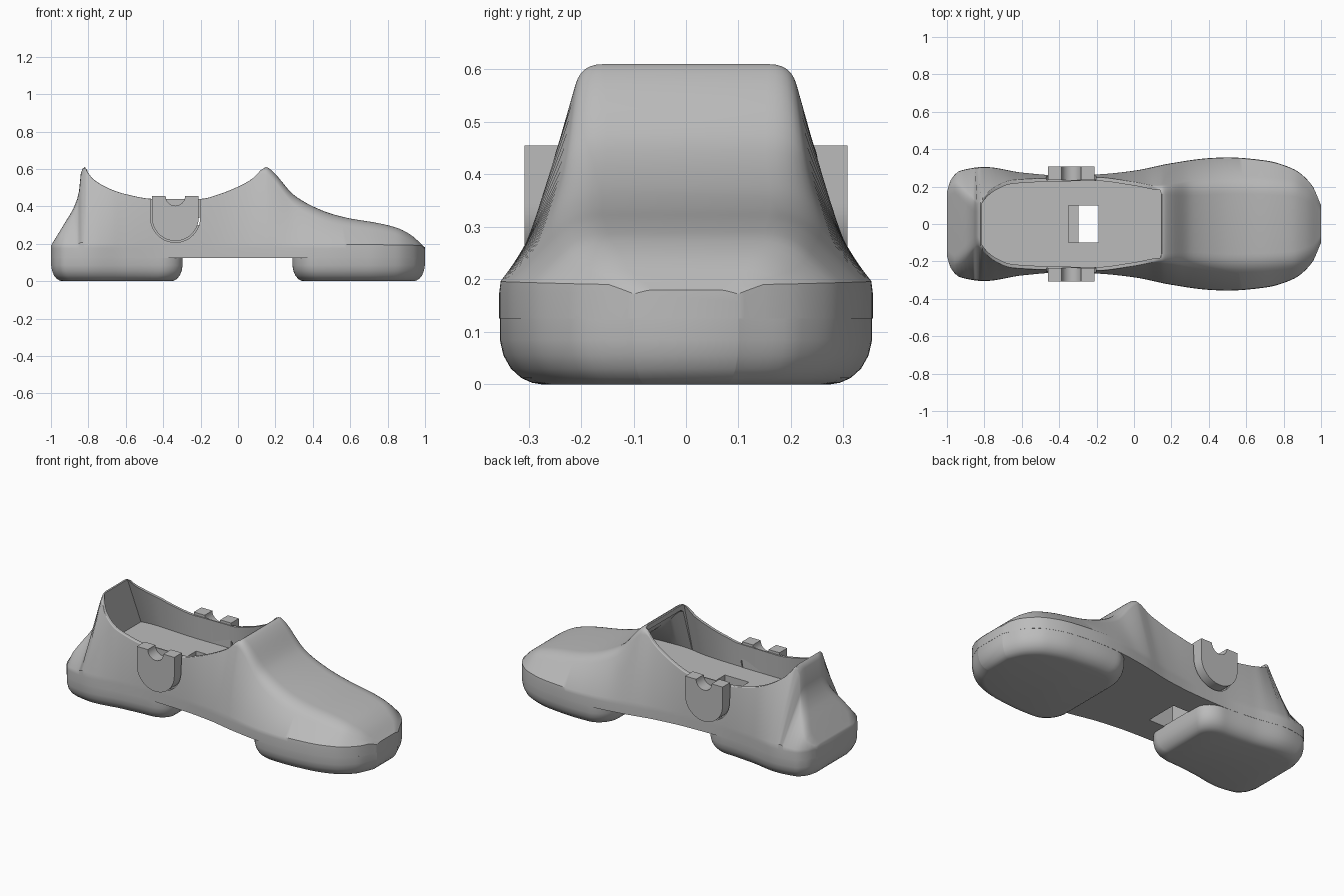
import bpy, bmesh, math

cube = bpy.data.objects.get("Cube")
if cube:
    bpy.data.objects.remove(cube)

grey = bpy.data.materials.new("plain grey")
grey.use_nodes = True
grey.diffuse_color = (0.5, 0.5, 0.5, 1)
grey.node_tree.nodes["Principled BSDF"].inputs["Base Color"].default_value = grey.diffuse_color

# Curves along the length: half width, top height, half width of top, corner radius
WIDTH = [(-1, .17), (-.98, .235), (-.93, .285), (-.8, .305), (-.6, .275), (-.4, .26), (-.2, .265),
         (0, .285), (.2, .325), (.4, .352), (.5, .356), (.7, .34), (.85, .295), (.95, .21), (1, .1)]
TOP = [(-1, .19), (-.93, .305), (-.87, .41), (-.85, .48), (-.84, .58), (-.82, .61), (-.79, .56),
       (-.7, .5), (-.6, .465), (-.45, .44), (-.2, .44), (-.1, .465), (0, .505), (.08, .55), (.13, .6),
       (.15, .61), (.17, .6), (.3, .46), (.4, .4), (.5, .36), (.6, .335), (.75, .31), (.85, .285),
       (.92, .25), (1, .18)]
TOP_WIDTH = [(-1, .15), (-.96, .2), (-.9, .16), (-.84, .1), (-.8, .15), (-.75, .195), (-.65, .235),
             (-.45, .246), (-.2, .25), (0, .225), (.15, .2), (.5, .22), (.85, .2), (.95, .15), (1, .07)]
RADIUS = [(-1, .02), (-.9, .05), (-.82, .03), (-.78, .006), (.1, .006), (.15, .04), (.4, .06),
          (.9, .05), (1, .01)]
FLOOR, ARCH, RIDGE = .3, .125, .19
WALL = .02


def curve(keys, x):
    """Smooth interpolation without overshoot."""
    n = len(keys)
    d = [(b[1] - a[1]) / (b[0] - a[0]) for a, b in zip(keys, keys[1:])]

    def slope(i):
        if i == 0 or i == n - 1:
            return d[min(i, n - 2)]
        a, b = d[i - 1], d[i]
        return 2 * a * b / (a + b) if a * b > 0 else 0
    i = max(k for k in range(n - 1) if keys[k][0] <= x + 1e-9)
    (x0, y0), (x1, y1) = keys[i], keys[i + 1]
    h = x1 - x0
    t = (x - x0) / h
    return (y0 * (1 + 2 * t) * (1 - t) ** 2 + slope(i) * h * t * (1 - t) ** 2
            + y1 * t * t * (3 - 2 * t) + slope(i + 1) * h * t * t * (t - 1))


def make(name, rings):
    """Skin a list of closed rings and cap both ends."""
    bm = bmesh.new()
    rows = [[bm.verts.new(p) for p in ring] for ring in rings]
    n = len(rows[0])
    for a, b in zip(rows, rows[1:]):
        for i in range(n):
            j = (i + 1) % n
            bm.faces.new((a[i], a[j], b[j], b[i]))
    bm.faces.new(rows[0])
    bm.faces.new(rows[-1])
    bmesh.ops.recalc_face_normals(bm, faces=bm.faces)
    mesh = bpy.data.meshes.new(name)
    bm.to_mesh(mesh)
    bm.free()
    mesh.materials.append(grey)
    obj = bpy.data.objects.new(name, mesh)
    bpy.context.collection.objects.link(obj)
    return obj


def activate(obj):
    bpy.ops.object.select_all(action='DESELECT')
    obj.select_set(True)
    bpy.context.view_layer.objects.active = obj


def cut(obj, cutter):
    mod = obj.modifiers.new("cut", 'BOOLEAN')
    mod.operation, mod.solver, mod.object = 'DIFFERENCE', 'EXACT', cutter
    activate(obj)
    bpy.ops.object.modifier_apply(modifier=mod.name)
    bpy.data.objects.remove(cutter)


def smooth(obj, degrees=35):
    activate(obj)
    bpy.ops.object.shade_smooth_by_angle(angle=math.radians(degrees))


def mirrored(x, half):
    return [(x, y, z) for y, z in half] + [(x, -y, z) for y, z in reversed(half)]


def box(name, x0, x1, y, z0, z1):
    return make(name, [[(x0, -y, z), (x1, -y, z), (x1, y, z), (x0, y, z)] for z in (z0, z1)])


# Upper: cross sections with a rounded shoulder, skinned from heel to toe
def upper_section(x):
    w, top, tw, r = (curve(k, x) for k in (WIDTH, TOP, TOP_WIDTH, RADIUS))
    ridge = min(RIDGE, top - .008)
    dy, dz = w - tw, ridge - top
    length = math.hypot(dy, dz)
    r = min(r, length * .6, tw * .6)
    start, end = (tw + dy / length * r, top + dz / length * r), (tw - r, top)
    half = [(w, ARCH), (w, ridge - .015), (w + dy * -.02, ridge + (top - ridge) * .04)]
    for k in range(7):
        t = k / 6
        half.append(tuple(s * (1 - t) ** 2 + 2 * c * t * (1 - t) + e * t * t
                          for s, c, e in zip(start, (tw, top), end)))
    return mirrored(x, half)


stations = sorted({round(-1 + k * .02, 3) for k in range(101)}
                  | {-.995, -.99, -.85, -.83, -.81, .13, .15, .17, .99, .995})
upper = make("shoe_upper", [upper_section(x) for x in stations])


# Foot cavity: open above the rim, closed under the vamp
def cavity_section(x, opened):
    w, top, tw = (curve(k, x) for k in (WIDTH, TOP, TOP_WIDTH))
    at_floor = tw + (w - tw) * (top - FLOOR) / (top - RIDGE) - WALL
    roof, shoulder = (.8, top) if opened else (top - .03, top - .045)
    inner = tw - WALL
    return mirrored(x, [(at_floor, FLOOR), (inner, shoulder), (inner - (0 if opened else .02), roof)])


opening = [-.815] + [-.8 + k * .02 for k in range(47)] + [.14]
toe_room = [.145 + k * .025 for k in range(15)]
cut(upper, make("cavity", [cavity_section(x, True) for x in opening]
                + [cavity_section(x, False) for x in toe_room]))
cut(upper, box("floor_hole", -.35, -.19, .1, .05, .4))


# U shaped outline shared by the brackets and their slots
def u_shape(r, top, notch):
    cx, cz, n = -.335, .34, 24
    pts = [(cx - r * math.cos(a), cz - r * math.sin(a)) for a in (math.pi * k / n for k in range(n + 1))]
    pts.append((cx + r, top))
    if notch:
        pts += [(cx + notch * math.cos(a), top - notch * math.sin(a))
                for a in (math.pi * k / 12 for k in range(13))]
    return pts + [(cx - r, top)]


def u_block(name, side, y0, y1, *shape):
    return make(name, [[(x, side * y, z) for x, z in u_shape(*shape)] for y in (y0, y1)])


for side, label in ((1, "left"), (-1, "right")):
    cut(upper, u_block("slot", side, .236, .4, .133, .6, 0))
    smooth(u_block(label + "_bracket", side, .235, .308, .125, .455, .052))
smooth(upper)


# Sole pads: rounded outlines with a rolled lower edge
def sole_pad(name, x0, x1, inner_end):
    n = 48
    cx, hx = (x0 + x1) / 2, (x1 - x0) / 2
    half = []
    for k in range(n + 1):
        x = cx - hx * math.cos(math.pi * k / n)
        gap = abs(x - inner_end)
        blend = min(1, gap / .12)
        half.append((x, curve(WIDTH, x) * (.62 + .38 * math.sqrt(1 - (1 - blend) ** 2))))
    outline = half + [(x, -y) for x, y in reversed(half)]
    hy = max(y for x, y in half)
    rings = []
    for z, inset in ((.13, .001), (.085, .001), (.055, .008), (.03, .022), (.012, .042), (.003, .062), (0, .08)):
        sx, sy = 1 - inset * .75 / hx, 1 - inset / hy
        rings.append([(cx + (x - cx) * sx, y * sy, z) for x, y in outline])
    smooth(make(name, rings), 40)


sole_pad("heel_pad", -1, -.295, -.295)
sole_pad("front_pad", .29, 1, .29)
